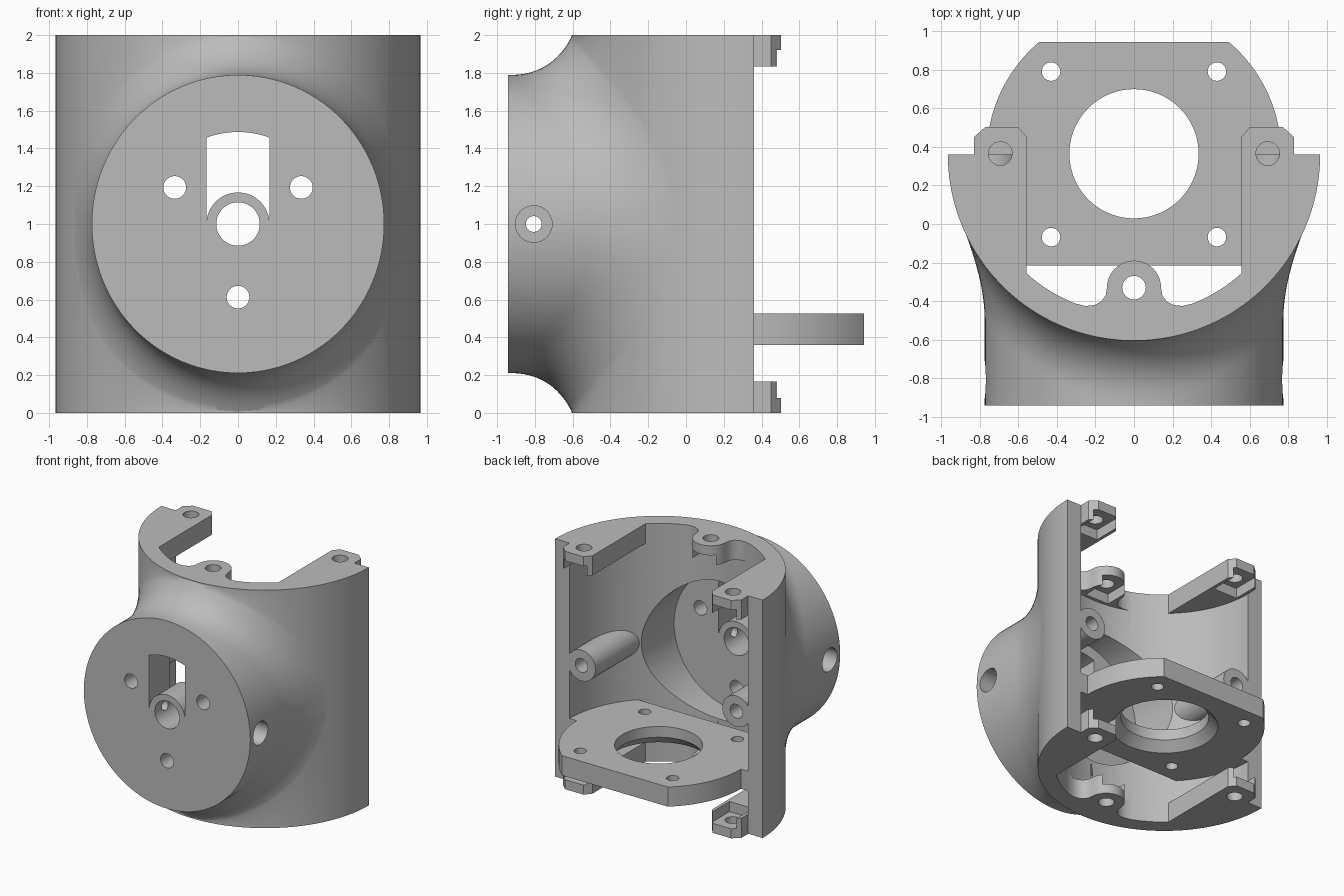
import bpy, bmesh
from math import sin, cos, pi, radians, sqrt, acos, asin

cube = bpy.data.objects.get("Cube")
if cube:
    bpy.data.objects.remove(cube, do_unlink=True)

AXIS_Y = 0.36                      # centre of the vertical barrel
R_OUT, R_IN, R_MID = 0.965, 0.83, 0.88

grey = bpy.data.materials.new("plain_grey")
grey.use_nodes = True
grey.diffuse_color = (0.5, 0.5, 0.5, 1)
grey.node_tree.nodes["Principled BSDF"].inputs["Base Color"].default_value = (0.5, 0.5, 0.5, 1)


def finish(name, bm):
    bmesh.ops.recalc_face_normals(bm, faces=bm.faces)
    mesh = bpy.data.meshes.new(name)
    bm.to_mesh(mesh)
    bm.free()
    mesh.materials.append(grey)
    ob = bpy.data.objects.new(name, mesh)
    bpy.context.collection.objects.link(ob)
    return ob


def arc(cx, cy, r, a0, a1, n=24):
    return [(cx + r * cos(a0 + (a1 - a0) * i / n), cy + r * sin(a0 + (a1 - a0) * i / n))
            for i in range(n + 1)]


def prism(name, pts, axis, lo, hi):
    """Extrude a 2D outline along x, y or z."""
    place = {"x": lambda p, h: (h, p[0], p[1]),
             "y": lambda p, h: (p[0], h, p[1]),
             "z": lambda p, h: (p[0], p[1], h)}[axis]
    bm = bmesh.new()
    low = [bm.verts.new(place(p, lo)) for p in pts]
    top = [bm.verts.new(place(p, hi)) for p in pts]
    bm.faces.new(low)
    bm.faces.new(top)
    for i in range(len(pts)):
        j = (i + 1) % len(pts)
        bm.faces.new((low[i], low[j], top[j], top[i]))
    return finish(name, bm)


def rod(name, a, b, r, axis, lo, hi, n=40):
    return prism(name, arc(a, b, r, 0, 2 * pi, n)[:-1], axis, lo, hi)


def box(name, x0, x1, y0, y1, z0, z1):
    return prism(name, [(x0, y0), (x1, y0), (x1, y1), (x0, y1)], "z", z0, z1)


def combine(ob, other, op):
    mod = ob.modifiers.new(op, "BOOLEAN")
    mod.operation, mod.solver, mod.object = op, "EXACT", other
    bpy.context.view_layer.objects.active = ob
    bpy.ops.object.modifier_apply(modifier=mod.name)
    bpy.data.objects.remove(other, do_unlink=True)


def add(other):
    combine(housing, other, "UNION")


def cut(other):
    combine(housing, other, "DIFFERENCE")


def front_nose(n=112, steps=12):
    """Round nose that flares smoothly back into the barrel."""
    bm = bmesh.new()
    rings = []
    for k in range(steps + 2):
        ring = []
        for i in range(n):
            a = 2 * pi * i / n
            s = abs(sin(a))
            x0, z0 = 0.774 * cos(a), 0.789 * sin(a)
            r = 0.885 + 0.113 * s ** 0.7
            x2, z2 = r * cos(a), r * sin(a)
            y2 = AXIS_Y - sqrt((R_OUT - 0.003) ** 2 - x2 * x2)
            ys, y1 = -0.5 - 0.43 * s * s, -0.29 - 0.416 * s * s
            if k == 0:
                p = (x0, -0.942, z0)
            else:
                t = (k - 1) / steps
                w0, w1, w2 = (1 - t) ** 2, 2 * t * (1 - t), t * t
                p = ((w0 + w1) * x0 + w2 * x2, w0 * ys + w1 * y1 + w2 * y2,
                     (w0 + w1) * z0 + w2 * z2)
            ring.append(bm.verts.new((p[0], p[1], p[2] + 1)))
        rings.append(ring)
    for a, b in zip(rings, rings[1:]):
        for i in range(n):
            j = (i + 1) % n
            bm.faces.new((a[i], a[j], b[j], b[i]))
    bm.faces.new(rings[0])
    hub = bm.verts.new((0, -0.2, 1))
    for i in range(n):
        bm.faces.new((rings[-1][i], rings[-1][(i + 1) % n], hub))
    return finish("nose", bm)


# Half barrel with the nose, then hollowed out
housing = prism("housing", arc(0, AXIS_Y, R_OUT, pi, 2 * pi, 80), "z", 0, 2)
add(front_nose())
cut(rod("barrel_hollow", 0, AXIS_Y, R_IN, "z", -0.1, 2.1, 144))
cut(rod("nose_hollow", 0, 1, 0.58, "y", -0.67, 0.3, 80))

# Horizontal screw bosses on the side walls
for side in (-1, 1):
    boss = rod("side_boss", side * 0.72, 1, 0.13, "y", -0.4, AXIS_Y)
    combine(boss, rod("boss_limit", 0, AXIS_Y, 0.9, "z", 0.5, 1.5, 96), "INTERSECT")
    add(boss)
    cut(rod("boss_hole", side * 0.72, 1, 0.058, "y", 0.05, 0.5))

# End flanges: two side ears and one front ear, top and bottom
ear = arc(0, AXIS_Y, R_MID, -acos(0.556 / R_MID), 0, 16)
ear += [(0.83, 0.36), (0.83, 0.45), (0.772, 0.502), (0.6, 0.502), (0.556, 0.45)]
bend = [(0.147, -0.37), (0.17, -0.402), (0.205, -0.42), (0.25, -0.425), (0.31, -0.411), (0.31, -0.46)]
front_ear = bend[::-1] + arc(0, -0.33, 0.14, 0, pi, 24) + [(-x, y) for x, y in bend] + [(0, -0.54)]
for z0, z1, p0, p1 in ((0, 0.165, 0.08, 0.2), (1.835, 2, 1.8, 1.92)):
    add(prism("front_ear", front_ear, "z", z0, z1))
    for side in (-1, 1):
        add(prism("side_ear", [(side * x, y) for x, y in ear], "z", z0, z1))
    # Screw holes with nut pockets open to the rear
    for x, y, rear in ((0, -0.33, -0.1), (-0.693, 0.365, 0.6), (0.693, 0.365, 0.6)):
        cut(rod("ear_hole", x, y, 0.061, "z", z0 - 0.05, z1 + 0.05))
        cut(box("nut_pocket", x - 0.11, x + 0.11, y - 0.11, rear, p0, p1))

# Mounting plate with a large chamfered opening and four holes
a_front = asin((-0.215 - AXIS_Y) / R_MID)
a_back = asin((0.943 - AXIS_Y) / 0.763)
half = arc(0, AXIS_Y, R_MID, a_front, 0, 16) + arc(0, AXIS_Y, 0.763, 0, a_back, 20)
add(prism("mounting_plate", half + [(-x, y) for x, y in half[::-1]], "z", 0.36, 0.525))
cut(rod("plate_opening", 0, 0.364, 0.335, "z", 0.3, 0.6, 72))
bpy.ops.mesh.primitive_cone_add(vertices=72, radius1=0.41, radius2=0.33, depth=0.085,
                                location=(0, 0.364, 0.3975))
cut(bpy.context.object)
for x in (-0.43, 0.43):
    for y in (-0.068, 0.79):
        cut(rod("plate_hole", x, y, 0.048, "z", 0.3, 0.6, 32))

# Nose face: centre bore, three screw holes, and a slot above the bore
cut(rod("centre_bore", 0, 1, 0.115, "y", -1, -0.5, 48))
for deg in (30, 150, 270):
    a = radians(deg)
    cut(rod("face_hole", 0.387 * cos(a), 1 + 0.387 * sin(a), 0.06, "y", -1, -0.5))
half_slot = acos(0.166 / 0.487)
slot = arc(0, 1, 0.167, radians(176), radians(4), 32) + arc(0, 1, 0.487, half_slot, pi - half_slot, 16)
cut(prism("slot", slot, "y", -1, -0.5))

# Side set-screw holes with counterbores
for side in (-1, 1):
    cut(rod("counterbore", -0.806, 1, 0.097, "x", *sorted((side * 0.45, side * 0.9))))
    cut(rod("set_screw_hole", -0.806, 1, 0.042, "x", *sorted((side * 0.05, side * 0.5)), 24))

bpy.ops.object.select_all(action="DESELECT")
housing.select_set(True)
bpy.context.view_layer.objects.active = housing
bpy.ops.object.shade_smooth_by_angle(angle=radians(28))
